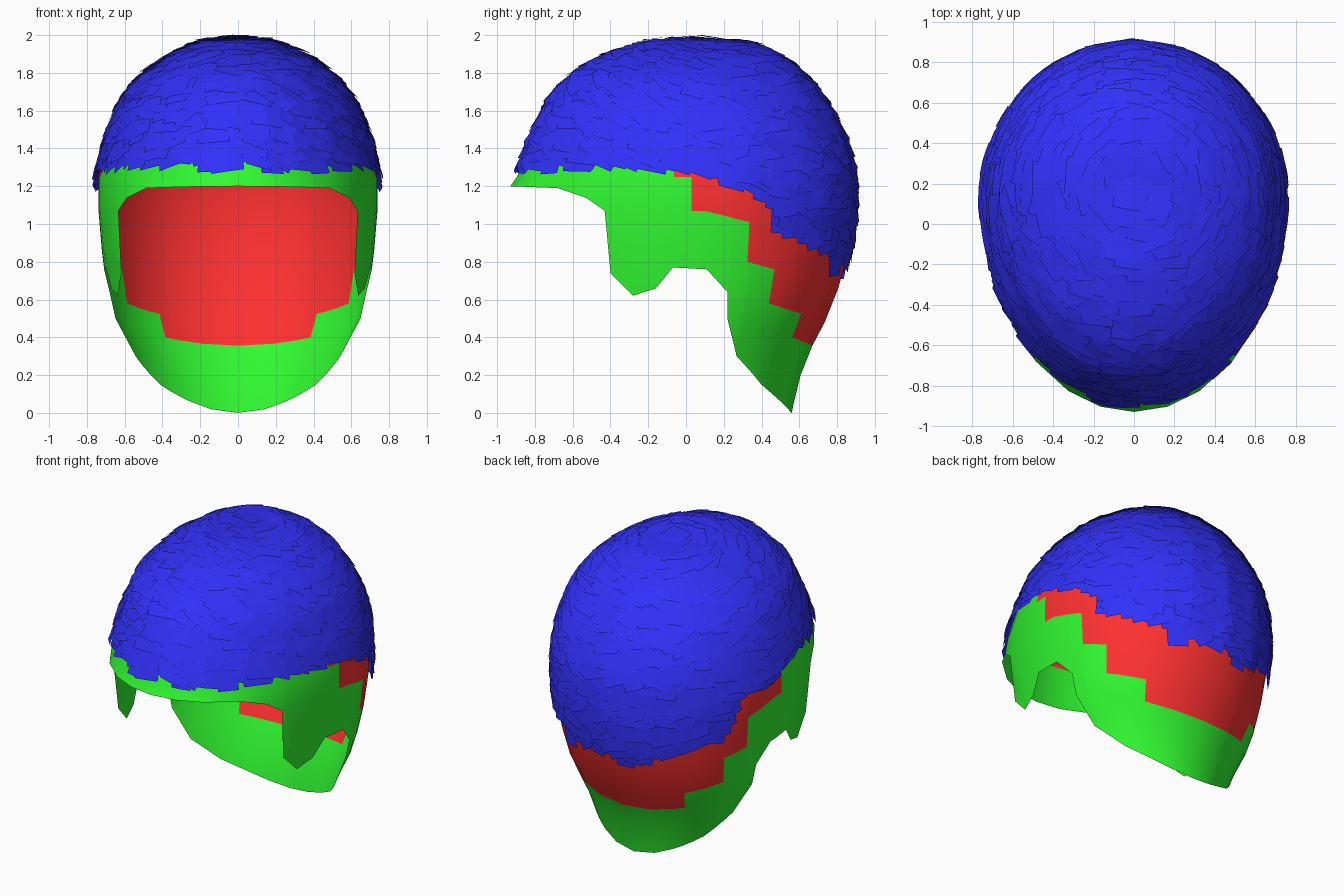
import bpy, bmesh, math, random
from mathutils import Vector
from mathutils.bvhtree import BVHTree

if "Cube" in bpy.data.objects:
    bpy.data.objects.remove(bpy.data.objects["Cube"])

random.seed(4)
CY = 0.1  # y of the head's axis


def material(name, rgb):
    m = bpy.data.materials.new(name)
    m.diffuse_color = (*rgb, 1)
    m.use_nodes = True
    m.node_tree.nodes["Principled BSDF"].inputs["Base Color"].default_value = m.diffuse_color
    return m


def interp(table, t, col=1):
    if t <= table[0][0]:
        return table[0][col]
    for a, b in zip(table, table[1:]):
        if t <= b[0]:
            return a[col] + (b[col] - a[col]) * (t - a[0]) / (b[0] - a[0])
    return table[-1][col]


def make_object(name, bm, mats):
    me = bpy.data.meshes.new(name)
    bm.to_mesh(me)
    ob = bpy.data.objects.new(name, me)
    bpy.context.collection.objects.link(ob)
    for m in mats:
        me.materials.append(m)
    return ob


red = material("red", (1, 0.03, 0.03))
green = material("green", (0.03, 0.95, 0.03))
blue = material("blue", (0.03, 0.03, 0.95))

# Head cross-sections: z, half width, front y, back y
SECTION = [
    (0.0, .45, -.93, .56), (.15, .52, -.93, .59), (.3, .57, -.93, .64),
    (.5, .66, -.93, .745), (.64, .69, -.93, .80), (.8, .715, -.93, .85),
    (1.0, .735, -.93, .885), (1.2, .745, -.93, .89), (1.27, .735, -.88, .885),
    (1.45, .69, -.82, .84), (1.65, .61, -.72, .74), (1.78, .5, -.6, .63),
    (1.88, .36, -.43, .51), (1.95, .2, -.2, .35), (1.97, 0, CY, CY)]

# Lower outline of the cap: s runs from -1 (front) to 1 (back)
EDGE = [
    (-1, 1.2), (-.757, 1.19), (-.612, 1.14), (-.515, 1.07), (-.485, .74),
    (-.369, .62), (-.252, .66), (-.165, .77), (.0135, .76), (.171, .64),
    (.185, .5), (.31, .3), (.61, .15), (.85, .06), (1, 0)]


def head_point(s, z, side):
    w, yf, yb = (interp(SECTION, z, c) for c in (1, 2, 3))
    semi = CY - yf if s < 0 else yb - CY
    return Vector((side * w * math.sqrt(max(0, 1 - s * s)), CY + semi * s, z))


# Scalp cap: rings clamped to the outline, red crown with a stepped green border
rows = [1.97, 1.95, 1.88, 1.78, 1.65, 1.53, 1.42, 1.25, 1.07, .86, .68, .556, .4, .25, .1, -.1]
red_from = {1.42: -.2, 1.25: -.07, 1.07: .3, .86: .5, .68: .78}
cols = sorted([e[0] for e in EDGE] + [-.975, -.9, -.07, .3, .4, .5, .7, .78, .95])
ring = [(s, 1) for s in cols] + [(s, -1) for s in reversed(cols[1:-1])]
bm = bmesh.new()
grid = []
for zk in rows:
    line = []
    for s, side in ring:
        z = zk - .2 * max(0, s) * min(1, (1.97 - zk) / .72)
        line.append(bm.verts.new(head_point(s, max(z, interp(EDGE, s)), side)))
    grid.append(line)
n = len(ring)
for k in range(len(rows) - 1):
    for j in range(n):
        i = (j + 1) % n
        f = bm.faces.new((grid[k][j], grid[k + 1][j], grid[k + 1][i], grid[k][i]))
        start = -2 if rows[k] > 1.43 else red_from.get(rows[k], 2)
        f.material_index = 0 if min(ring[j][0], ring[i][0]) >= start - .001 else 1
        f.smooth = True
bmesh.ops.remove_doubles(bm, verts=bm.verts, dist=.001)
tree = BVHTree.FromBMesh(bm)
make_object("scalp_cap", bm, [red, green])
bm.free()

# Hair cards: overlapping quads that follow the cap, tips lifted
HAIRLINE = [(-.9, 1.28), (-.2, 1.26), (.0, 1.27), (.16, 1.18), (.35, 1.15), (.43, .99),
            (.5, .88), (.7, .85), (.75, .73), (.9, .71)]
CENTRE = Vector((0, .05, 1.2))
CROWN = Vector((0, .2, 2.0))


def on_cap(p, lift):
    d = (p - CENTRE).normalized()
    hit, nrm, _, _ = tree.ray_cast(CENTRE, d)
    if hit is None:
        return None, None
    if nrm.dot(d) < 0:
        nrm = -nrm
    return hit + nrm * lift, nrm


bm = bmesh.new()
COUNT = 2600
for i in range(COUNT):
    h = 1 - 2 * (i + .5) / COUNT
    a = i * 2.399963
    r = math.sqrt(1 - h * h)
    d = Vector((r * math.cos(a), r * math.sin(a), h))
    p, nrm = on_cap(CENTRE + d, 0)
    if p is None or p.z < interp(HAIRLINE, p.y):
        continue
    down = p - CROWN
    down = (down - nrm * down.dot(nrm)).normalized()
    ang = random.gauss(0, .3)
    down = down * math.cos(ang) + nrm.cross(down) * math.sin(ang)
    across = nrm.cross(down)
    length, width = random.uniform(.15, .23), random.uniform(.11, .18)
    tip = random.uniform(.022, .036)
    pts = []
    for v in (-.5, 0, .5):
        for u in (-.5, 0, .5):
            q, _ = on_cap(p + down * v * length + across * u * width,
                          .01 + (tip - .01) * (v + .5))
            pts.append(q)
    if any(q is None or q.z < interp(HAIRLINE, q.y) - .015 for q in pts):
        continue
    vs = [bm.verts.new(q) for q in pts]
    for k in (0, 1, 3, 4):
        bm.faces.new((vs[k], vs[k + 3], vs[k + 4], vs[k + 1]))
make_object("hair_cards", bm, [blue])
bm.free()
